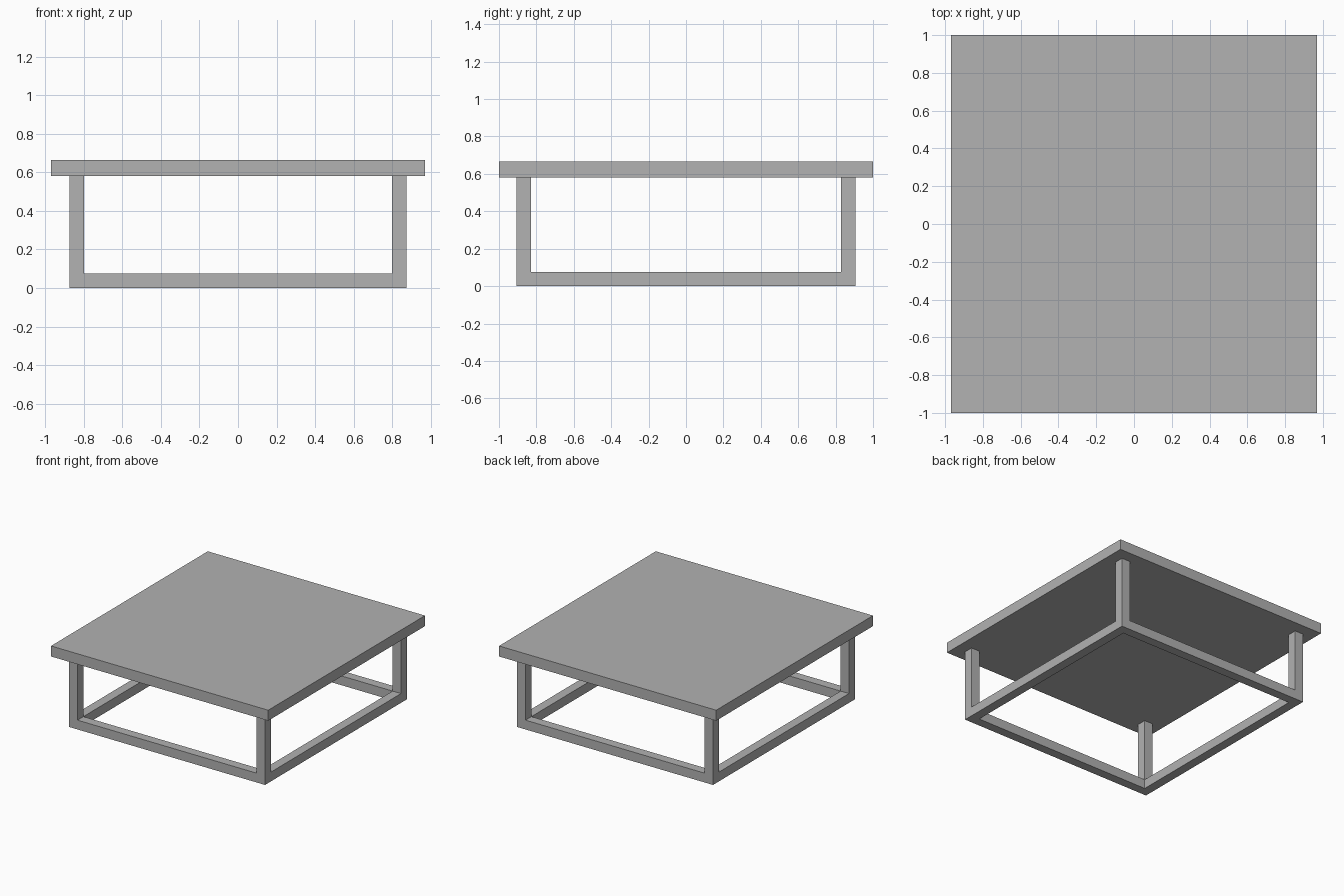
import bpy
import bmesh

TOP_X, TOP_Y = 0.97, 1.0        # half sizes of the top
BASE_X, BASE_Y = 0.875, 0.905   # half sizes of the base
BAR = 0.075                     # bar thickness
LEG_TOP, HEIGHT = 0.58, 0.665

if "Cube" in bpy.data.objects:
    bpy.data.objects.remove(bpy.data.objects["Cube"], do_unlink=True)

grey = bpy.data.materials.new("plain_grey")
grey.use_nodes = True
colour = (0.445, 0.445, 0.445, 1)
grey.diffuse_color = colour
grey.node_tree.nodes["Principled BSDF"].inputs["Base Color"].default_value = colour


def finish(name, bm):
    bmesh.ops.recalc_face_normals(bm, faces=bm.faces)
    mesh = bpy.data.meshes.new(name)
    bm.to_mesh(mesh)
    bm.free()
    mesh.materials.append(grey)
    obj = bpy.data.objects.new(name, mesh)
    bpy.context.collection.objects.link(obj)


def raise_faces(bm, faces, height):
    """Extrude faces upward, drop the covered ones and return the new caps."""
    result = bmesh.ops.extrude_face_region(bm, geom=faces, use_keep_orig=True)["geom"]
    verts = [g for g in result if isinstance(g, bmesh.types.BMVert)]
    bmesh.ops.translate(bm, verts=verts, vec=(0, 0, height))
    return [g for g in result if isinstance(g, bmesh.types.BMFace)]


# Table top: a flat slab
bm = bmesh.new()
bmesh.ops.create_cube(bm, size=1)
bmesh.ops.scale(bm, verts=bm.verts, vec=(2 * TOP_X, 2 * TOP_Y, HEIGHT - LEG_TOP))
bmesh.ops.translate(bm, verts=bm.verts, vec=(0, 0, (HEIGHT + LEG_TOP) / 2))
finish("table_top", bm)

# Base: floor-level ring of rails with a leg rising from each corner
bm = bmesh.new()
xs = (-BASE_X, BAR - BASE_X, BASE_X - BAR, BASE_X)
ys = (-BASE_Y, BAR - BASE_Y, BASE_Y - BAR, BASE_Y)
grid = [[bm.verts.new((x, y, 0)) for y in ys] for x in xs]
ring = [bm.faces.new((grid[i][j], grid[i + 1][j], grid[i + 1][j + 1], grid[i][j + 1]))
        for i in range(3) for j in range(3) if (i, j) != (1, 1)]
caps = raise_faces(bm, ring, BAR)
corners = [f for f in caps if f.calc_area() < 2 * BAR * BAR]
raise_faces(bm, corners, LEG_TOP - BAR)
bmesh.ops.delete(bm, geom=corners, context='FACES_ONLY')
finish("base_frame_with_legs", bm)
